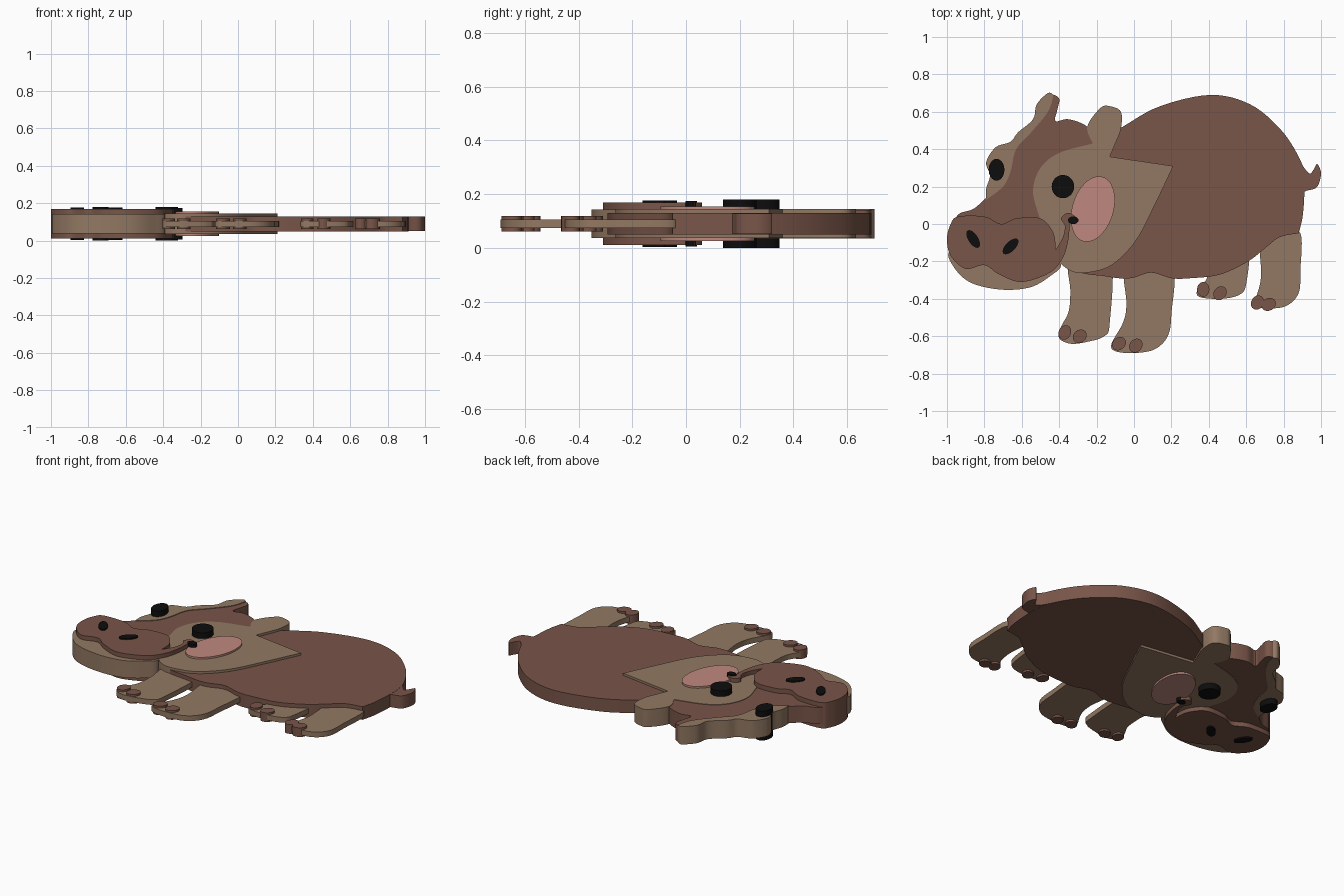
import bpy, bmesh, math
from mathutils import Vector

cube = bpy.data.objects.get("Cube")
if cube:
    bpy.data.objects.remove(cube, do_unlink=True)

MID = 0.09      # every part is mirrored about this height
UNIT = 0.01     # outlines are given in hundredths


def material(name, color):
    mat = bpy.data.materials.new(name)
    mat.use_nodes = True
    mat.diffuse_color = (*color, 1)
    mat.node_tree.nodes["Principled BSDF"].inputs["Base Color"].default_value = (*color, 1)
    return mat


BROWN = material("brown hide", (.19, .091, .066))
TAN = material("tan hide", (.29, .19, .125))
PINK = material("pink blush", (.52, .25, .21))
BLACK = material("black", (.004, .004, .004))


def smooth_outline(points, steps=6):
    """Closed spline through the points; a doubled point makes a corner."""
    pts = [Vector(p) for p in points]
    n, out = len(pts), []
    for i in range(n):
        a, b, c, d = (pts[(i + k) % n] for k in (-1, 0, 1, 2))
        if (b - c).length < .01:
            continue
        for s in range(steps):
            t = s / steps
            out.append(b + ((c - a) * t + (2 * a - 5 * b + 4 * c - d) * t ** 2
                            + (3 * b - a - 3 * c + d) * t ** 3) / 2)
    return out


def slab(name, outline, half, mat):
    """Extrude a flat outline evenly above and below the middle plane."""
    bm = bmesh.new()
    verts = [bm.verts.new((p[0] * UNIT, p[1] * UNIT, MID - half)) for p in outline]
    base = bm.faces.new(verts)
    top = bmesh.ops.extrude_face_region(bm, geom=[base])["geom"]
    bmesh.ops.translate(bm, vec=(0, 0, 2 * half),
                        verts=[g for g in top if isinstance(g, bmesh.types.BMVert)])
    bmesh.ops.recalc_face_normals(bm, faces=bm.faces)
    mesh = bpy.data.meshes.new(name)
    bm.to_mesh(mesh)
    bm.free()
    mesh.materials.append(mat)
    obj = bpy.data.objects.new(name, mesh)
    bpy.context.collection.objects.link(obj)
    bpy.ops.object.select_all(action="DESELECT")
    obj.select_set(True)
    bpy.context.view_layer.objects.active = obj
    bpy.ops.object.shade_smooth_by_angle(angle=math.radians(40))
    return obj


def shape(name, points, half, mat):
    return slab(name, smooth_outline(points), half, mat)


def oval(name, x, y, rx, ry, tilt, half, mat, sides=32):
    c, s = math.cos(math.radians(tilt)), math.sin(math.radians(tilt))
    ring = []
    for i in range(sides):
        a = math.tau * i / sides
        u, v = rx * math.cos(a), ry * math.sin(a)
        ring.append((x + u * c - v * s, y + u * s + v * c))
    return slab(name, ring, half, mat)


# Body and tail
shape("body", [(-6, 52), (14, 63), (41, 69), (62, 64), (78, 51), (88, 36), (91, 25),
               (91, 14), (90, 3), (88, -5), (88, -5), (78, -7), (70, -13), (61, -20),
               (46, -27), (30, -29), (20, -29), (9, -26), (-2, -29), (-15, -28),
               (-34, -23), (-40, 0), (-25, 40)], .04, BROWN)
shape("tail", [(87, 36), (91, 30), (94, 27), (96, 29), (98, 32), (100, 27),
               (98, 20), (93, 18), (87, 18)], .039, BROWN)

# Legs, each with two toes
legs = {
    "front_right": ([(-34, -18), (-34, -36), (-35, -47), (-39, -55), (-40, -61), (-34, -64),
                     (-25, -63), (-16, -60), (-13, -53), (-13, -18)],
                    [(-37, -58, -25), (-29, -60, -50)]),
    "front_left": ([(-4, -20), (-4, -43), (-6, -53), (-12, -64), (-10, -68), (0, -69),
                    (11, -67), (18, -60), (20, -48), (20, -20)],
                   [(-8, -64, -50), (1, -65, -40)]),
    "hind_right": ([(40, -20), (39, -29), (34, -35), (35, -39), (46, -40), (56, -38),
                    (60, -32), (60, -12)],
                   [(37, -35, 0), (46, -37, -40)]),
    "hind_left": ([(68, -8), (68, -27), (66, -37), (63, -43), (70, -45), (81, -44),
                   (88, -37), (89, -24), (89, -5), (80, -3)],
                  [(66, -42, -30), (72, -43, -60)]),
}
for side, (outline, toes) in legs.items():
    shape(side + "_leg", outline, .016, TAN)
    for i, (x, y, tilt) in enumerate(toes):
        oval(f"{side}_toe_{i + 1}", x, y, 3.3, 4, tilt, .028, BROWN, 20)

# Head: brown face, tan side strip with ear, tan cheek with ear, jaw
shape("face", [(-44, 69), (-40, 67), (-41, 61), (-42, 55), (-35, 56), (-25, 52), (-18, 42),
               (-20, 0), (-32, -20), (-60, -15), (-90, -12), (-98, -4), (-94, 5),
               (-86, 8), (-79, 14), (-73, 20), (-69, 32), (-62, 43), (-51, 55),
               (-47, 65)], .051, BROWN)
shape("face_side", [(-46, 70), (-43, 69), (-43, 69), (-46, 60), (-55, 49), (-63, 40),
                    (-66, 28), (-70, 20), (-79, 13), (-79, 13), (-79, 19), (-77, 26),
                    (-79, 33), (-74, 41), (-66, 44), (-62, 49), (-54, 56), (-52, 64)],
      .055, TAN)
shape("cheek", [(-25, 52), (-18, 62), (-13, 63), (-7, 60), (-7, 51), (-10, 43), (-13, 36),
                (-13, 36), (21, 31), (21, 31), (12, 12), (1, -9), (-12, -22), (-25, -26),
                (-34, -25), (-42, -18), (-46, -9), (-51, 5), (-54, 18), (-50, 30),
                (-40, 38), (-22, 43), (-22, 43)], .054, TAN)
shape("jaw", [(-98, -14), (-97, -22), (-88, -31), (-72, -35), (-56, -34), (-45, -28),
              (-39, -21), (-50, -10), (-80, -8)], .0525, TAN)

# Muzzle with curled smile
shape("muzzle", [(-94, 4), (-80, 4), (-71, 0), (-63, 3), (-50, 3), (-43, -5), (-42, -14),
                 (-42, -14), (-38, -7), (-37, -1), (-39, 3), (-35, 6), (-30, 3), (-30, 3),
                 (-34, 2), (-35, -8), (-38, -18), (-45, -26), (-60, -31), (-72, -27),
                 (-80, -22), (-90, -24), (-98, -17), (-100, -8), (-98, 0)], .079, BROWN)

# Painted features
oval("cheek_blush", -22, 8, 11, 18, -17, .065, PINK, 48)
oval("smile_corner", -32.5, 2, 2.8, 2.1, 0, .085, BLACK)
oval("right_eye", -73.5, 29, 4.2, 5.8, 0, .09, BLACK)
oval("left_eye", -38, 20, 6, 6.2, 0, .09, BLACK)
oval("right_nostril", -86, -8, 2.6, 5.4, 33, .087, BLACK)
oval("left_nostril", -66, -12, 2.6, 5.4, -45, .087, BLACK)
